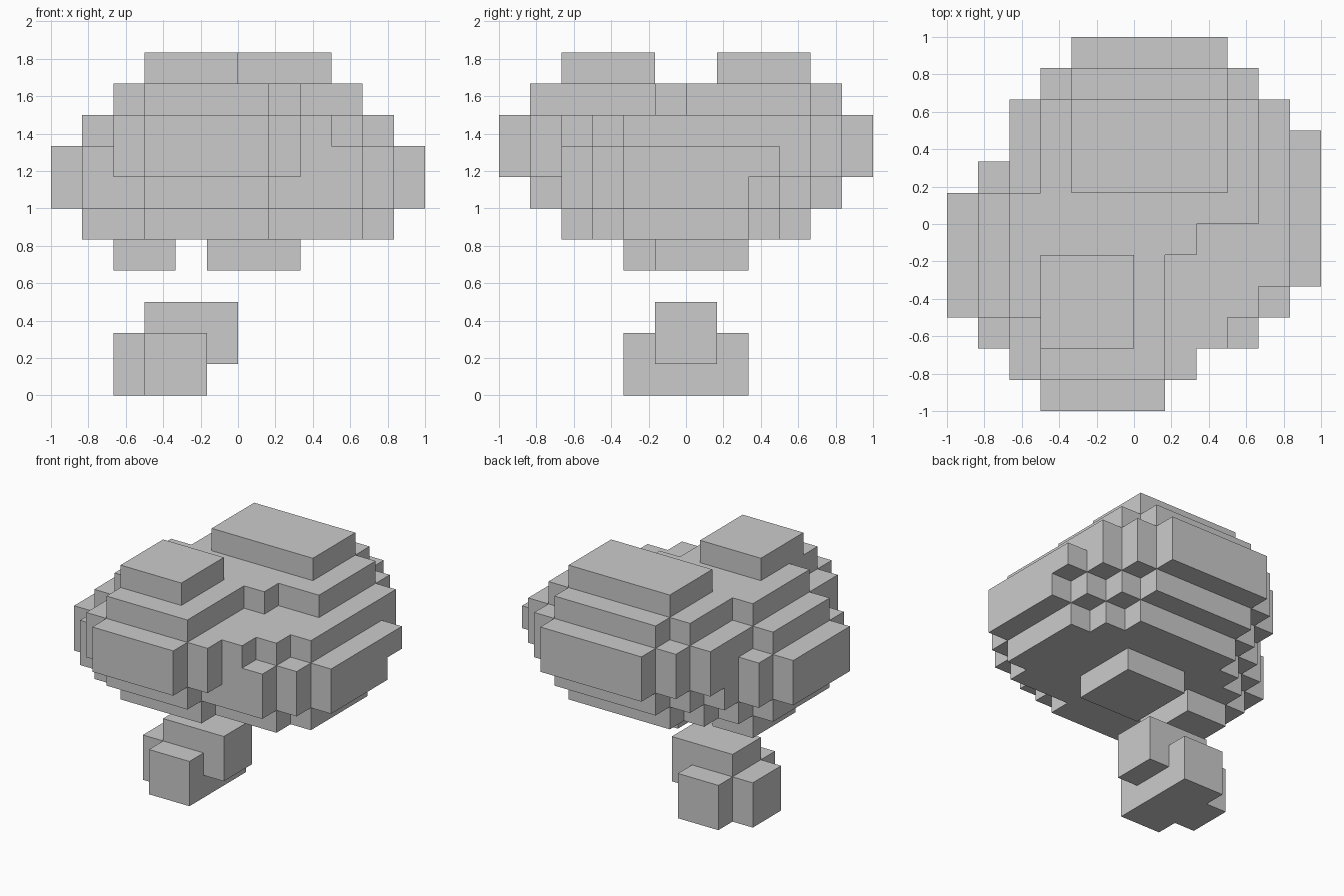
import bpy, bmesh, math

if "Cube" in bpy.data.objects:
    bpy.data.objects.remove(bpy.data.objects["Cube"])

U = 1 / 6  # size of one block
DIRS = [(1, 0, 0), (-1, 0, 0), (0, 1, 0), (0, -1, 0), (0, 0, 1), (0, 0, -1)]


def layer(z0, z1, *rects):
    """Blocks of one or more layers; each rect is (x0, x1, y0, y1)."""
    return {(x, y, z) for x0, x1, y0, y1 in rects
            for x in range(x0, x1) for y in range(y0, y1) for z in range(z0, z1)}


def corners(cell, d):
    """Four corners of the block side facing d, wound outward."""
    axis = next(i for i in range(3) if d[i])
    u, v = (axis + 1) % 3, (axis + 2) % 3
    ring = [(0, 0), (1, 0), (1, 1), (0, 1)]
    if d[axis] < 0:
        ring.reverse()
    pts = []
    for a, b in ring:
        p = list(cell)
        p[axis] += max(d[axis], 0)
        p[u] += a
        p[v] += b
        pts.append(tuple(p))
    return pts


def build(name, cells):
    """Skin the blocks with outer faces only and merge the flat areas."""
    bm = bmesh.new()
    verts = {}
    for c in sorted(cells):
        for d in DIRS:
            if tuple(a + b for a, b in zip(c, d)) in cells:
                continue
            face = []
            for p in corners(c, d):
                if p not in verts:
                    verts[p] = bm.verts.new([k * U for k in p])
                face.append(verts[p])
            bm.faces.new(face)
    bmesh.ops.dissolve_limit(bm, angle_limit=math.radians(1),
                             verts=bm.verts[:], edges=bm.edges[:])
    mesh = bpy.data.meshes.new(name)
    bm.to_mesh(mesh)
    bm.free()
    bpy.context.collection.objects.link(bpy.data.objects.new(name, mesh))


# Cloud, from the bottom layer to the top
lobes_under = layer(4, 5, (-1, 2, -1, 2), (-4, -2, -2, 1))
belly = layer(6, 7, (-3, 1, -5, -4), (-5, 4, -4, -3), (-6, 5, -3, -2), (-6, 6, -2, 1),
              (-5, 6, 1, 2), (-4, 5, 2, 3), (-3, 4, 3, 4), (-2, 3, 4, 5))
# the layer below the belly is the belly stepped in by one block
underside = {(x, y, 5) for x, y, z in belly
             if all((x + d[0], y + d[1], z) in belly for d in DIRS[:4])}
middle = layer(7, 8, (-3, 1, -6, -5), (-4, 2, -5, -4), (-5, 4, -4, -3), (-6, 5, -3, -2),
               (-6, 6, -2, 1), (-5, 6, 1, 2), (-4, 6, 2, 3), (-4, 5, 3, 4),
               (-3, 4, 4, 5), (-2, 3, 5, 6))
shoulder = layer(8, 9, (-3, 1, -6, -5), (-4, 2, -5, -4), (-4, 3, -4, -3), (-5, 4, -3, -2),
                 (-5, 5, -2, 1), (-4, 5, 1, 4), (-3, 4, 4, 5), (-2, 3, 5, 6))
crown = layer(9, 10, (-3, 1, -5, -3), (-4, 1, -3, -1), (-4, 2, -1, 0), (-4, 4, 0, 1),
              (-3, 4, 1, 4), (-2, 3, 4, 5))
lobes_top = layer(10, 11, (-3, 0, -4, -1), (-2, 3, 1, 4))
build("cloud", lobes_under | underside | belly | middle | shoulder | crown | lobes_top)

# Small puff under the cloud
build("small_puff", layer(0, 2, (-3, -1, -2, 2), (-4, -1, -1, 1))
      | layer(1, 3, (-3, 0, -1, 1)))
